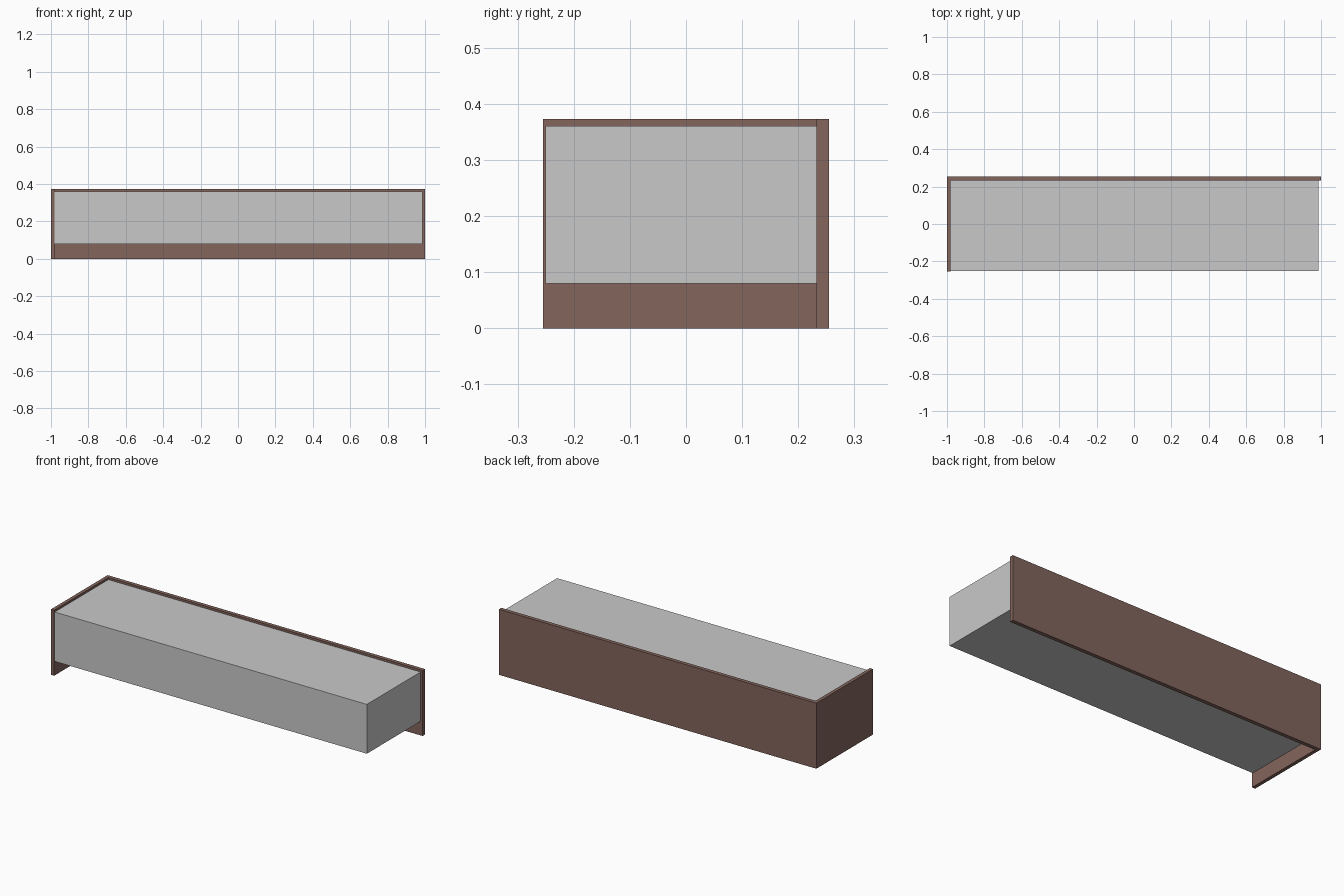
import bpy
import bmesh
from mathutils import Vector

if "Cube" in bpy.data.objects:
    bpy.data.objects.remove(bpy.data.objects["Cube"])


def material(name, rgb):
    mat = bpy.data.materials.new(name)
    mat.diffuse_color = (*rgb, 1.0)
    mat.use_nodes = True
    mat.node_tree.nodes["Principled BSDF"].inputs["Base Color"].default_value = mat.diffuse_color
    return mat


def box(name, low, high, mat):
    """Axis-aligned box between two corners."""
    low, high = Vector(low), Vector(high)
    bm = bmesh.new()
    bmesh.ops.create_cube(bm, size=1.0)
    bmesh.ops.scale(bm, vec=high - low, verts=bm.verts)
    mesh = bpy.data.meshes.new(name)
    bm.to_mesh(mesh)
    bm.free()
    mesh.materials.append(mat)
    obj = bpy.data.objects.new(name, mesh)
    obj.location = (low + high) / 2
    bpy.context.collection.objects.link(obj)
    return obj


brown = material("brown wood", (0.227, 0.130, 0.107))
grey = material("light grey", (0.584, 0.584, 0.584))

HEIGHT = 0.373
BACK_Y = 0.233      # front face of the back panel
SIDE_X = -0.98      # inner face of the side panel

# Back panel, full width
box("back_panel", (-1, BACK_Y, 0), (1, 0.255, HEIGHT), brown)
# Left side panel, butted against the back panel
box("side_panel", (-1, -0.255, 0), (SIDE_X, BACK_Y, HEIGHT), brown)
# Raised grey body held between the panels
box("body", (SIDE_X, -0.25, 0.08), (0.987, BACK_Y, 0.361), grey)
